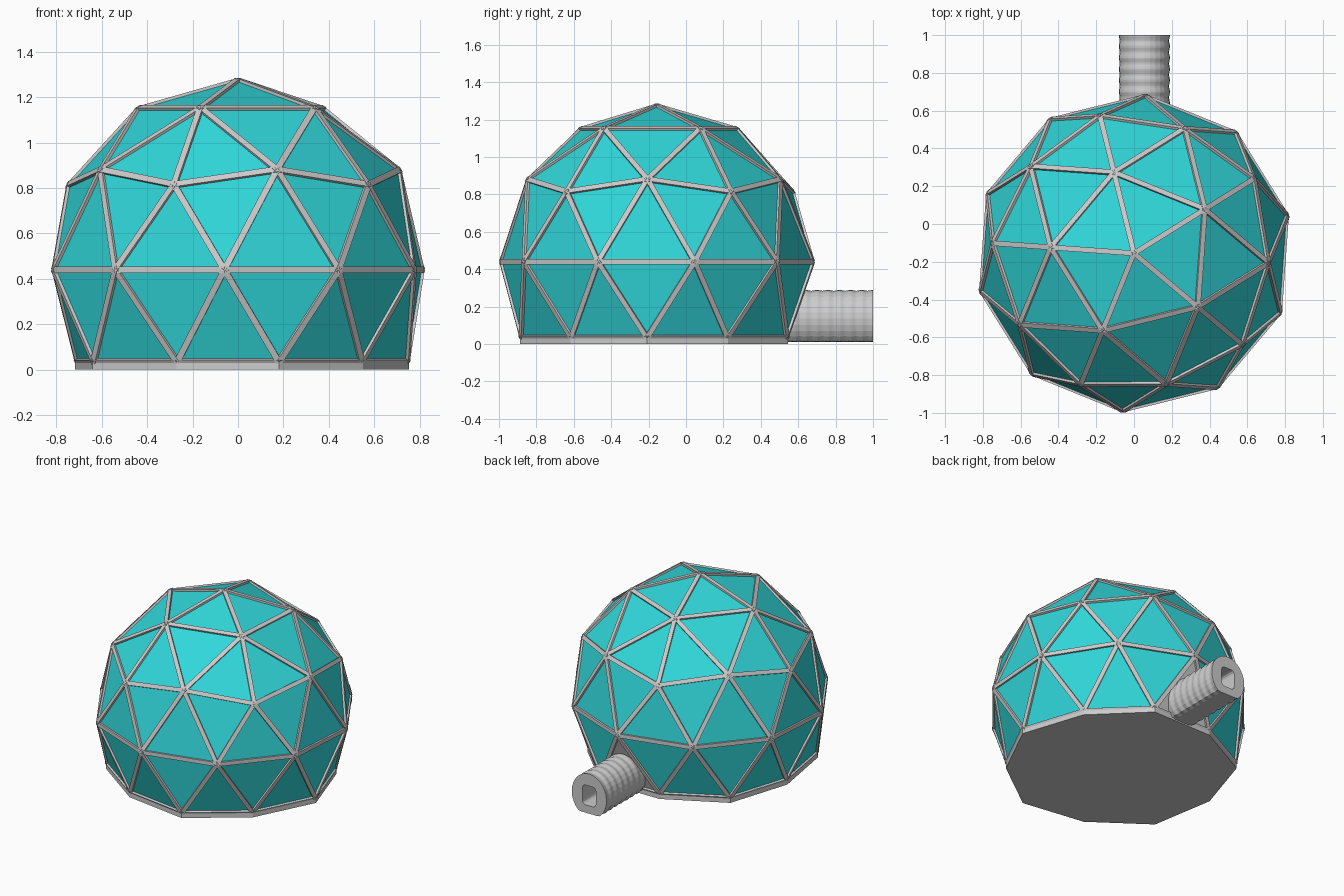
import bpy, bmesh, math
from mathutils import Matrix, Vector

if "Cube" in bpy.data.objects:
    bpy.data.objects.remove(bpy.data.objects["Cube"])

R = 0.845
CENTRE = Vector((0, -0.155, 0.44))
BASE_Z = 0.03
TX = 0.055          # tunnel centre in x

teal = bpy.data.materials.new("teal_panel")
teal.diffuse_color = (0.03, 0.68, 0.70, 1)
teal.use_nodes = True
teal.node_tree.nodes["Principled BSDF"].inputs["Base Color"].default_value = teal.diffuse_color


def add_object(name, bm, mat=None):
    bmesh.ops.recalc_face_normals(bm, faces=bm.faces)
    mesh = bpy.data.meshes.new(name)
    bm.to_mesh(mesh)
    bm.free()
    ob = bpy.data.objects.new(name, mesh)
    bpy.context.collection.objects.link(ob)
    if mat:
        mesh.materials.append(mat)
    return ob


# geodesic layout: sphere turned to match, cut below and flattened at the foot
def dome_layout():
    bm = bmesh.new()
    bmesh.ops.create_icosphere(bm, subdivisions=2, radius=R)
    ref = next(v for v in bm.verts if abs(v.co.z - 0.447 * R) < 0.02)
    turn = math.radians(-112.1) - math.atan2(ref.co.y, ref.co.x)
    bmesh.ops.rotate(bm, verts=bm.verts, matrix=Matrix.Rotation(turn, 3, 'Z'))
    low = [v for v in bm.verts if v.co.z < -0.7 * R]
    bmesh.ops.delete(bm, geom=low, context='VERTS')
    for v in bm.verts:
        if v.co.z < -0.3 * R:
            v.co.z = BASE_Z - CENTRE.z
    return bm


layout = dome_layout()


# struts along every edge
def beam(bm, a, b, width=0.028, depth=0.034):
    n = ((a + b) / 2).normalized()
    s = n.cross(b - a).normalized() * width / 2
    rings = [[bm.verts.new(p + q + CENTRE) for q in (s, -s, -s - n * depth, s - n * depth)]
             for p in (a, b)]
    for i in range(4):
        j = (i + 1) % 4
        bm.faces.new((rings[0][i], rings[0][j], rings[1][j], rings[1][i]))
    bm.faces.new(rings[0])
    bm.faces.new(rings[1][::-1])


bm = bmesh.new()
for e in layout.edges:
    beam(bm, e.verts[0].co, e.verts[1].co)
add_object("dome_struts", bm)

# teal panels, slightly recessed, with one grey panel around the tunnel
panels, door = bmesh.new(), bmesh.new()
for f in layout.faces:
    c = f.calc_center_median()
    is_door = c.z < -0.2 and c.y > 0.6 and abs(c.x - TX) < 0.1
    target = door if is_door else panels
    target.faces.new([target.verts.new(v.co * 0.987 + CENTRE) for v in f.verts])
bmesh.ops.remove_doubles(panels, verts=panels.verts, dist=0.0005)
add_object("dome_panels", panels, teal)
add_object("tunnel_panel", door)

# ten-sided floor slab
rim = sorted((v.co for v in layout.verts if v.co.z < -0.3 * R),
             key=lambda p: math.atan2(p.y, p.x))
bm = bmesh.new()
bottom = bm.faces.new([bm.verts.new((p.x, p.y + CENTRE.y, 0)) for p in rim])
ext = bmesh.ops.extrude_face_region(bm, geom=[bottom])
top = [g for g in ext["geom"] if isinstance(g, bmesh.types.BMVert)]
bmesh.ops.translate(bm, verts=top, vec=(0, 0, BASE_Z))
if not any(all(abs(v.co.z) < 1e-6 for v in f.verts) for f in bm.faces):
    bm.faces.new([v for v in bm.verts if v.co.z < 1e-6])
add_object("floor_slab", bm)
layout.free()

# ribbed entrance tunnel with a flat underside
bm = bmesh.new()
SIDES, STEPS, Y0, Y1 = 28, 64, 0.52, 1.0
rings = []
for k in range(STEPS + 1):
    y = Y0 + (Y1 - Y0) * k / STEPS
    g = 1 + 0.018 * math.cos(2 * math.pi * (y - Y0) / 0.06)
    ring = []
    for i in range(SIDES):
        a = 2 * math.pi * i / SIDES
        z = max(0.135 + 0.152 * g * math.sin(a), 0.01)
        ring.append(bm.verts.new((TX + 0.133 * g * math.cos(a), y, z)))
    rings.append(ring)
for r0, r1 in zip(rings, rings[1:]):
    for i in range(SIDES):
        j = (i + 1) % SIDES
        bm.faces.new((r0[i], r0[j], r1[j], r1[i]))
bm.faces.new(rings[0])
bm.faces.new(rings[-1])
tunnel = add_object("entrance_tunnel", bm)

# rounded doorway cut into the tunnel end
bm = bmesh.new()
bmesh.ops.create_cube(bm, size=1, matrix=Matrix.Translation((TX, 0.87, 0.135))
                      @ Matrix.Diagonal((0.105, 0.5, 0.14, 1)))
long_edges = [e for e in bm.edges if abs(e.verts[0].co.y - e.verts[1].co.y) > 0.1]
bmesh.ops.bevel(bm, geom=long_edges, offset=0.025, segments=3, profile=0.5, affect='EDGES')
cutter = add_object("doorway_cutter", bm)
cutter.hide_render = True
cutter.hide_viewport = True
cut = tunnel.modifiers.new("doorway", 'BOOLEAN')
cut.operation = 'DIFFERENCE'
cut.solver = 'EXACT'
cut.object = cutter
